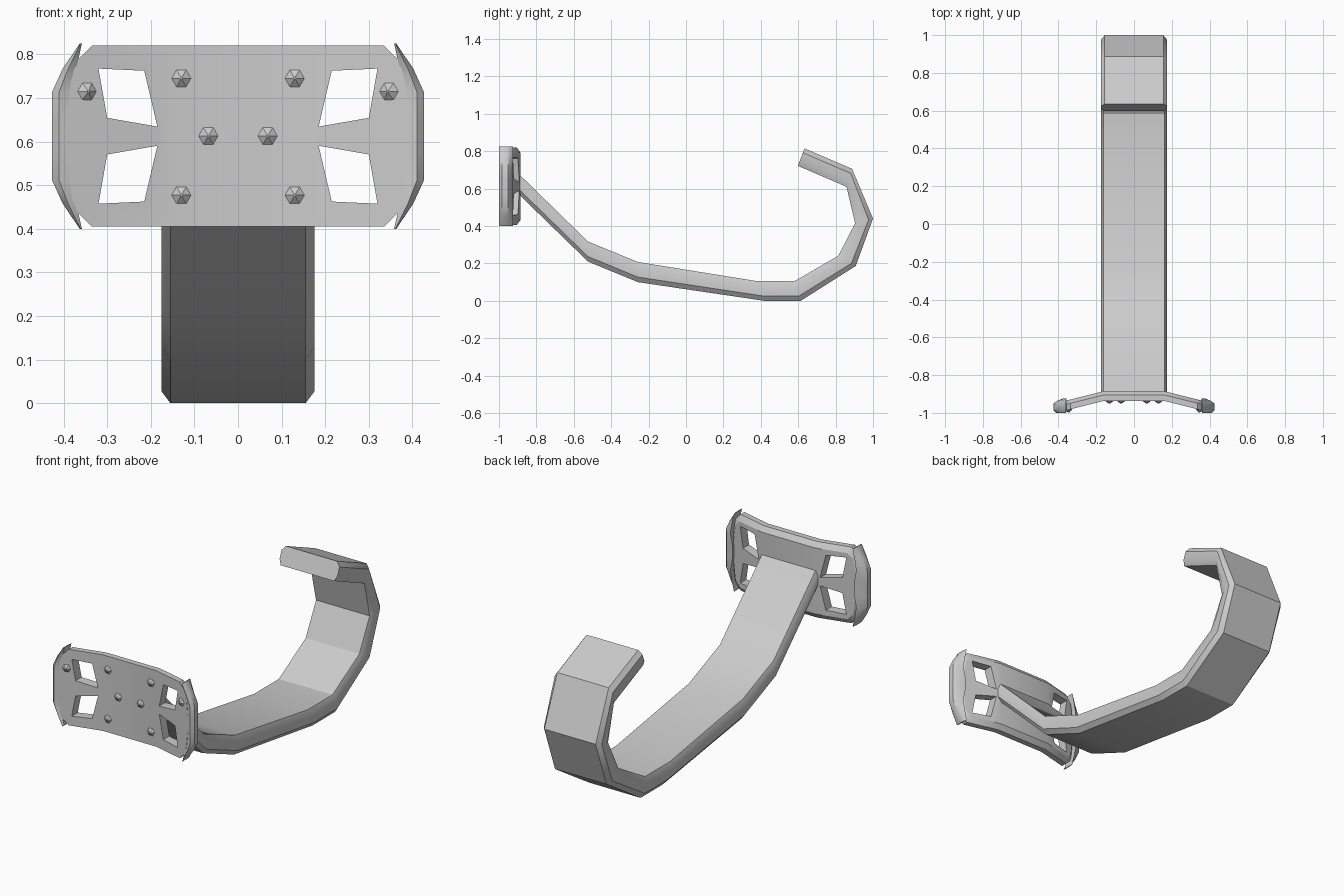
import bpy, bmesh, math
from mathutils import Matrix, Vector

if "Cube" in bpy.data.objects:
    bpy.data.objects.remove(bpy.data.objects["Cube"])

MID = 0.6125  # height of the plate centre


def finish(name, bm, mirror=(), z=0.0):
    bmesh.ops.recalc_face_normals(bm, faces=bm.faces)
    me = bpy.data.meshes.new(name)
    bm.to_mesh(me)
    bm.free()
    ob = bpy.data.objects.new(name, me)
    ob.location.z = z
    bpy.context.collection.objects.link(ob)
    if mirror:
        mod = ob.modifiers.new("mirror", 'MIRROR')
        for i in range(3):
            mod.use_axis[i] = i in mirror
        mod.merge_threshold = 0.0005
    me.shade_smooth()
    me.set_sharp_from_angle(angle=math.radians(30))
    return ob


def loft(rings):
    bm = bmesh.new()
    rows = [[bm.verts.new(p) for p in r] for r in rings]
    n = len(rows[0])
    for a, b in zip(rows, rows[1:]):
        for i in range(n):
            j = (i + 1) % n
            bm.faces.new((a[i], a[j], b[j], b[i]))
    bm.faces.new(rows[0])
    bm.faces.new(rows[-1])
    return bm


# Curved arm: outer and inner side profile, chamfered section
outer = [(-0.915, 0.59), (-0.524, 0.21), (-0.257, 0.1), (0.42, 0.0), (0.613, 0.0),
         (0.908, 0.187), (1.0, 0.44), (0.888, 0.706), (0.634, 0.815)]
inner = [(-0.885, 0.67), (-0.524, 0.317), (-0.257, 0.208), (0.37, 0.107), (0.583, 0.107),
         (0.815, 0.242), (0.904, 0.415), (0.858, 0.61), (0.598, 0.722)]
section = [(0.155, 0), (0.175, 0.25), (0.175, 0.7), (0.162, 1)]
section += [(-x, t) for x, t in reversed(section)]
rings = []
for o, i in zip(outer, inner):
    o, i = Vector((0, *o)), Vector((0, *i))
    rings.append([o.lerp(i, t) + Vector((x, 0, 0)) for x, t in section])
finish("curved_arm", loft(rings))


# Mounting plate: one quarter with its window, mirrored twice
def plate_y(x):
    return -0.885 - 0.25 * max(0, x - 0.16)


T = 0.052
pts = dict(a=(0, 0), b=(0.16, 0), c=(0.16, 0.2075), d=(0, 0.2075), e=(0.335, 0.2075),
           f=(0.378, 0.165), g=(0.40, 0), p=(0.215, 0.15), q=(0.32, 0.155),
           r=(0.30, 0.042), s=(0.185, 0.022), m=(0.30, 0), n=(0.185, 0))
inset = dict(c=(0.16, 0.18), d=(0, 0.18), e=(0.325, 0.18), f=(0.355, 0.15), g=(0.375, 0))
bm = bmesh.new()


def layer(points, depth):
    return {k: bm.verts.new((x, plate_y(x) - depth, z)) for k, (x, z) in points.items()}


front = layer(pts, T)
rim = layer({k: pts[k] for k in inset}, 0.02)
back = layer({**pts, **inset}, 0)
for face in ("abcd", "bspc", "cpqe", "eqf", "fqrmg", "rsnm", "bns"):
    if face == "fqrmg":
        parts = ("fqr", "frg", "grm")
    else:
        parts = (face,)
    for part in parts:
        bm.faces.new([front[k] for k in part])
        bm.faces.new([back[k] for k in reversed(part)])


def wall(path, A, B):
    for i, j in zip(path, path[1:]):
        bm.faces.new((A[i], A[j], B[j], B[i]))


wall("dcefg", front, rim)
wall("dcefg", rim, back)
wall("pqrsp", front, back)
finish("mounting_plate", bm, (0, 2), MID)

# End guards wrapping the two plate ends
half = [(0.0, 0.367, 0.427), (0.035, 0.367, 0.427), (0.1, 0.38, 0.427),
        (0.155, 0.371, 0.402), (0.2125, 0.358, 0.363)]
rows = [(-z, a, b) for z, a, b in reversed(half[1:])] + half
rings = []
for z, a, b in rows:
    c = min(0.016, (b - a) * 0.4)
    rings.append([(a, -0.988, z), (b - c, -1.0, z), (b, -0.985, z),
                  (b, -0.953, z), (b - c, -0.938, z), (a, -0.925, z)])
finish("end_guard", loft(rings), (0,), MID)

# Six-sided rivets on the front of the plate
bm = bmesh.new()
for x, z in ((0.13, 0.745), (0.345, 0.715), (0.068, 0.613), (0.13, 0.477)):
    tilt = -0.24 if x > 0.16 else 0
    mat = (Matrix.Translation((x, plate_y(x) - T - 0.006, z - MID))
           @ Matrix.Rotation(tilt, 4, 'Z') @ Matrix.Rotation(math.pi / 2, 4, 'X')
           @ Matrix.Rotation(math.pi / 6, 4, 'Z'))
    bmesh.ops.create_cone(bm, cap_ends=True, segments=6, radius1=0.025,
                          radius2=0.003, depth=0.016, matrix=mat)
finish("rivets", bm, (0,), MID)
